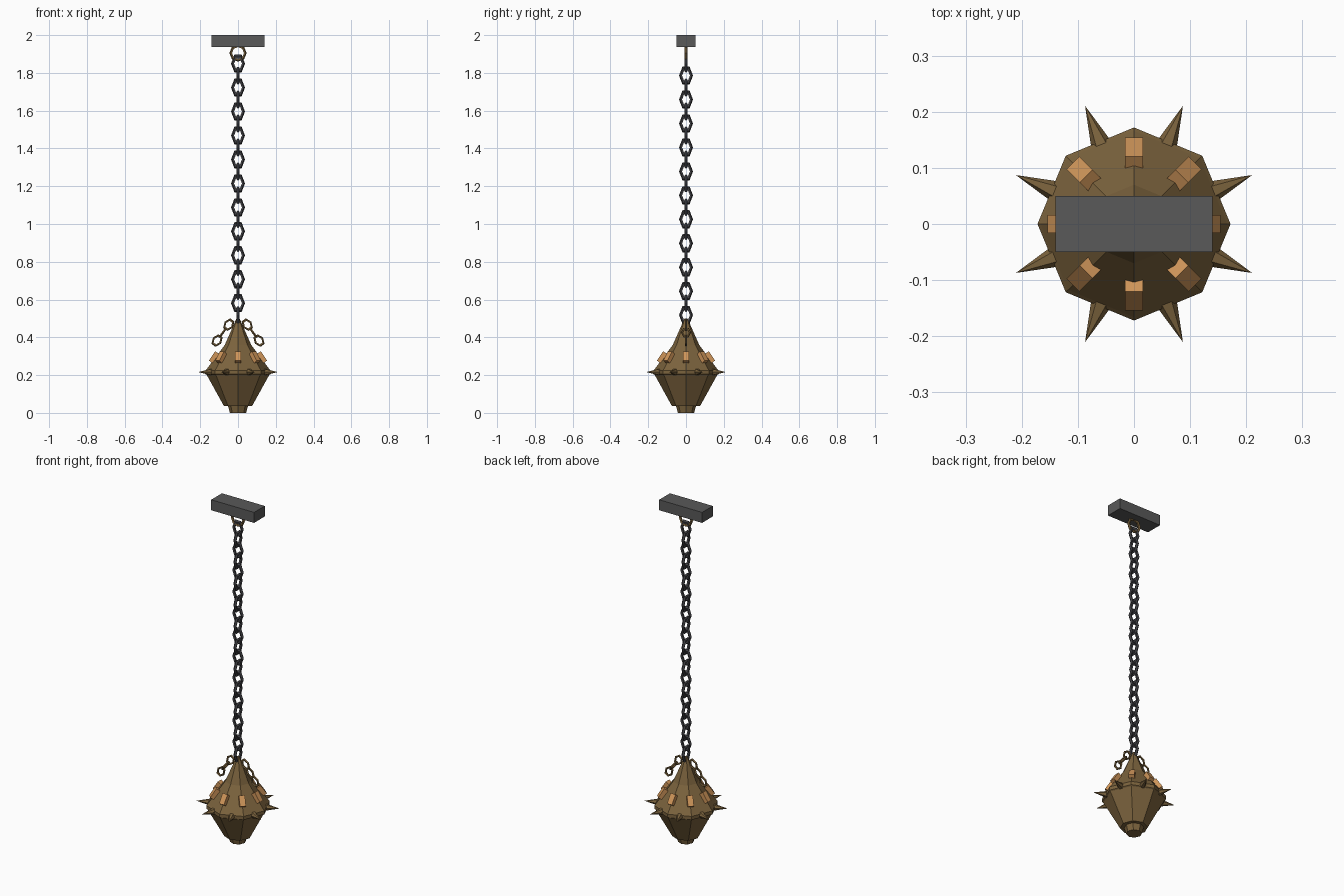
import bpy, bmesh
from math import sin, cos, pi, atan2
from mathutils import Matrix, Vector

if "Cube" in bpy.data.objects:
    bpy.data.objects.remove(bpy.data.objects["Cube"])


def material(name, rgb):
    m = bpy.data.materials.new(name)
    m.diffuse_color = (*rgb, 1)
    m.use_nodes = True
    m.node_tree.nodes["Principled BSDF"].inputs["Base Color"].default_value = m.diffuse_color
    return m


BRONZE = material("aged bronze", (0.20, 0.125, 0.047))
ORANGE = material("copper orange", (0.62, 0.30, 0.10))
IRON = material("dark iron", (0.055, 0.055, 0.062))
STEEL = material("grey steel", (0.10, 0.10, 0.10))


def finish(name, bm, mat):
    bmesh.ops.recalc_face_normals(bm, faces=bm.faces)
    me = bpy.data.meshes.new(name)
    bm.to_mesh(me)
    bm.free()
    me.materials.append(mat)
    ob = bpy.data.objects.new(name, me)
    bpy.context.collection.objects.link(ob)
    return ob


def box(name, size, mat, matrix):
    bm = bmesh.new()
    bmesh.ops.create_cube(bm, size=1, matrix=matrix @ Matrix.Diagonal((*size, 1)))
    return finish(name, bm, mat)


def ring(name, mat, major, minor, stretch, matrix, n=6, sides=5):
    """Faceted ring standing in the xz plane, stretched along z."""
    bm = bmesh.new()
    grid = []
    for i in range(n):
        a = 2 * pi * i / n
        row = []
        for j in range(sides):
            b = 2 * pi * j / sides
            r = major + minor * cos(b)
            row.append(bm.verts.new(matrix @ Vector(
                (r * cos(a), minor * sin(b), r * sin(a) * stretch))))
        grid.append(row)
    for i in range(n):
        for j in range(sides):
            k, l = (i + 1) % n, (j + 1) % sides
            bm.faces.new((grid[i][j], grid[k][j], grid[k][l], grid[i][l]))
    return finish(name, bm, mat)


def lathe(name, profile, sides, mat):
    bm = bmesh.new()
    rows = [[bm.verts.new((r * cos(2 * pi * i / sides), r * sin(2 * pi * i / sides), z))
             for i in range(sides)] for r, z in profile]
    for lo, hi in zip(rows, rows[1:]):
        for i in range(sides):
            k = (i + 1) % sides
            bm.faces.new((lo[i], lo[k], hi[k], hi[i]))
    bm.faces.new(rows[0])
    bm.faces.new(rows[-1])
    return finish(name, bm, mat)


# Ceiling mount and its hanging ring
box("ceiling_mount", (0.28, 0.10, 0.062), STEEL, Matrix.Translation((0, 0, 1.969)))
ring("mount_ring", BRONZE, 0.038, 0.008, 1, Matrix.Translation((0, 0, 1.905)), n=8)

# Main chain, links turned a quarter each time
for i in range(22):
    ring(f"chain_link_{i + 1}", IRON, 0.028, 0.009, 1.5,
         Matrix.Translation((0, 0, 1.849 - 0.0634 * i)) @ Matrix.Rotation(i % 2 * pi / 2, 4, 'Z'))

# Eight-sided lantern-shaped body
lathe("body", [(0.043, 0.0), (0.053, 0.037), (0.075, 0.037), (0.165, 0.2), (0.172, 0.205),
               (0.172, 0.225), (0.166, 0.232), (0.07, 0.36), (0.008, 0.50)], 8, BRONZE)

# Spikes centred on the rim sides
for i in range(8):
    a = pi / 8 + i * pi / 4
    bm = bmesh.new()
    bmesh.ops.create_cone(bm, cap_ends=True, segments=6, radius1=0.022, radius2=0, depth=0.088,
                          matrix=Matrix.Rotation(a, 4, 'Z') @ Matrix.Translation((0.184, 0, 0.216))
                          @ Matrix.Rotation(pi / 2, 4, 'Y'))
    bmesh.ops.remove_doubles(bm, verts=bm.verts, dist=1e-5)
    finish(f"spike_{i + 1}", bm, BRONZE)

# Orange clips lying on the upper corners
for i in range(8):
    box(f"clip_{i + 1}", (0.03, 0.032, 0.06), ORANGE,
        Matrix.Rotation(i * pi / 4, 4, 'Z') @ Matrix.Translation((0.125, 0, 0.293))
        @ Matrix.Rotation(-atan2(0.034, 0.05), 4, 'Y'))

# Short broken chains hanging from the tip on both sides
for side, label in ((-1, "left"), (1, "right")):
    for k in range(3):
        pos = Vector((side * (0.049 + 0.031 * k), 0, 0.467 - 0.042 * k))
        ring(f"{label}_loose_link_{k + 1}", BRONZE, 0.021, 0.006, 1.35,
             Matrix.Translation(pos) @ Matrix.Rotation(-side * atan2(31, 42), 4, 'Y')
             @ Matrix.Rotation(k % 2 * pi / 2, 4, 'Z'))
